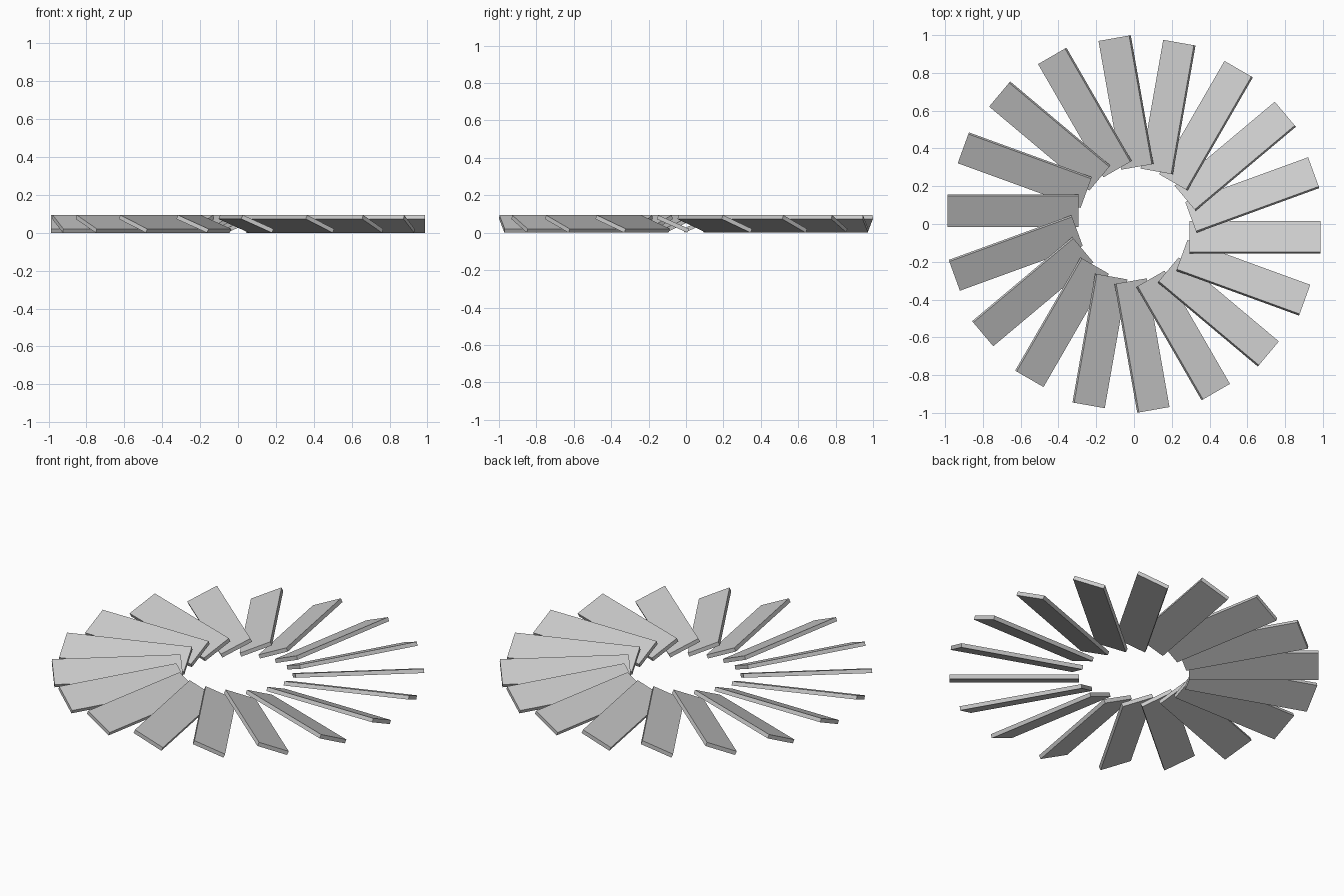
import bpy
from math import radians, sin, cos
from mathutils import Matrix

if "Cube" in bpy.data.objects:
    bpy.data.objects.remove(bpy.data.objects["Cube"])

COUNT = 18
R_IN, R_OUT = 0.295, 0.987          # radial span of each blade
WIDTH, THICK, PITCH = 0.180, 0.0225, radians(24)
OFFSET = -0.07                      # sideways shift from the radial line
HEIGHT = WIDTH * sin(PITCH) + THICK * cos(PITCH)


def add_blade(index):
    # pitched flat slab, high on its clockwise edge
    bpy.ops.mesh.primitive_cube_add(size=1)
    ob = bpy.context.object
    ob.name = f"blade_{index + 1:02d}"
    place = (Matrix.Rotation(radians(360 / COUNT * index), 4, 'Z')
             @ Matrix.Translation(((R_IN + R_OUT) / 2, OFFSET, HEIGHT / 2))
             @ Matrix.Rotation(-PITCH, 4, 'X')
             @ Matrix.Diagonal((R_OUT - R_IN, WIDTH, THICK, 1)))
    ob.data.transform(place)


# ring of fan blades
for i in range(COUNT):
    add_blade(i)
